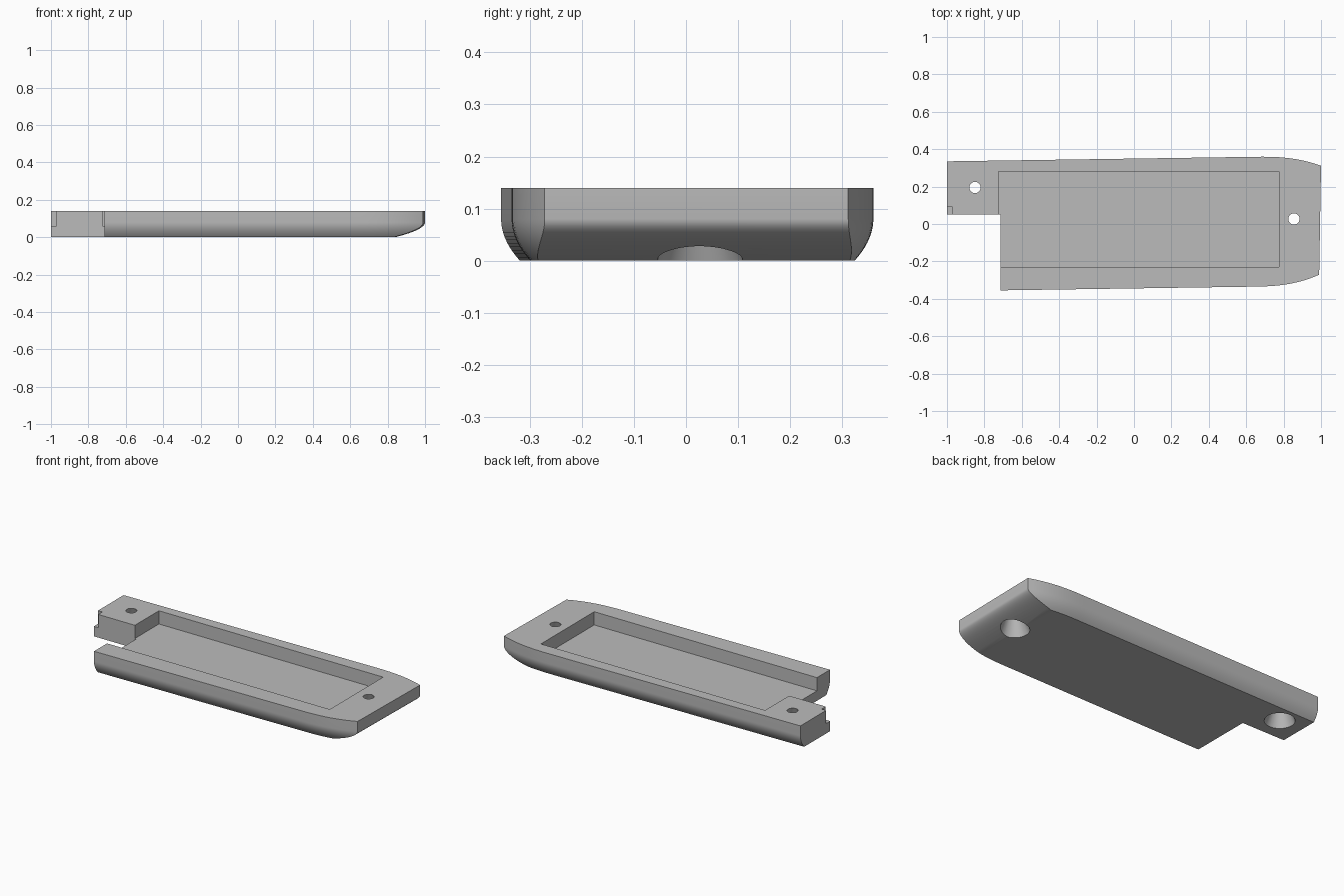
import bpy, bmesh, math

cube = bpy.data.objects.get("Cube")
if cube:
    bpy.data.objects.remove(cube, do_unlink=True)

HEIGHT = 0.14
BEND = 0.08          # height where the lower rounding ends
SLOPE = 0.0147       # slight skew of the long sides

grey = bpy.data.materials.new("plain grey")
grey.use_nodes = True
color = (0.5, 0.5, 0.5, 1)
grey.diffuse_color = color
grey.node_tree.nodes["Principled BSDF"].inputs["Base Color"].default_value = color


def nose(x, drop):
    """How far a long side pulls in near the rounded end."""
    return drop * max(0, (x - 0.65) / 0.35) ** 2.5


def ring(z):
    """Outline of the tray at one height, counter-clockwise."""
    t = max(0, 1 - z / BEND) ** 2
    side, end = 0.036 * t, 0.16 * t
    steps = 14

    def xs(tip):
        return [-1] + [0.6 + (tip - end - 0.6) * i / steps for i in range(steps + 1)]

    front = [(x, -0.359 + SLOPE * (x + 1) + side + nose(x, 0.063), z) for x in xs(0.99)]
    back = [(x, 0.335 + SLOPE * (x + 1) - side - nose(x, 0.053), z) for x in xs(1.0)]
    return front + back[::-1]


# Tray body: stacked outlines, tightening toward the underside
bm = bmesh.new()
levels = [BEND * i / 12 for i in range(13)] + [HEIGHT]
rings = [[bm.verts.new(p) for p in ring(z)] for z in levels]
for low, high in zip(rings, rings[1:]):
    for i in range(len(low)):
        j = (i + 1) % len(low)
        bm.faces.new((low[i], low[j], high[j], high[i]))
bm.faces.new(rings[0][::-1])
bm.faces.new(rings[-1])
bmesh.ops.recalc_face_normals(bm, faces=bm.faces)
mesh = bpy.data.meshes.new("tray_body")
bm.to_mesh(mesh)
bm.free()
mesh.materials.append(grey)
tray = bpy.data.objects.new("tray_body", mesh)
bpy.context.collection.objects.link(tray)


def cut(cutter, name):
    cutter.name = name
    cutter.hide_render = True
    cutter.data.materials.append(grey)
    mod = tray.modifiers.new(name, 'BOOLEAN')
    mod.operation = 'DIFFERENCE'
    mod.solver = 'EXACT'
    mod.object = cutter
    bpy.context.view_layer.objects.active = tray
    bpy.ops.object.modifier_apply(modifier=name)
    bpy.data.objects.remove(cutter, do_unlink=True)


def cut_box(name, low, high):
    center = [(a + b) / 2 for a, b in zip(low, high)]
    bpy.ops.mesh.primitive_cube_add(size=1, location=center)
    box = bpy.context.object
    box.scale = [b - a for a, b in zip(low, high)]
    bpy.context.view_layer.update()
    cut(box, name)


# Recesses: missing corner, open pocket and small corner notch
cut_box("corner_cut", (-1.2, -0.6, -0.1), (-0.715, 0.05, 0.3))
cut_box("pocket_cut", (-0.725, -0.23, 0.06), (0.775, 0.28, 0.3))
cut_box("notch_cut", (-1.1, 0, 0.06), (-0.97, 0.09, 0.3))

# Tapered screw holes, wide at the underside
for name, x, y in (("rear_hole", -0.85, 0.195), ("nose_hole", 0.855, 0.027)):
    taper = (0.083 - 0.03) / HEIGHT
    margin = 0.02
    bpy.ops.mesh.primitive_cone_add(
        vertices=48, radius1=0.083 + taper * margin, radius2=0.03 - taper * margin,
        depth=HEIGHT + 2 * margin, location=(x, y, HEIGHT / 2))
    cut(bpy.context.object, name)

# Smooth the rounded sides, keep the edges crisp
bpy.ops.object.select_all(action='DESELECT')
tray.select_set(True)
bpy.context.view_layer.objects.active = tray
bpy.ops.object.shade_smooth_by_angle(angle=math.radians(28))
